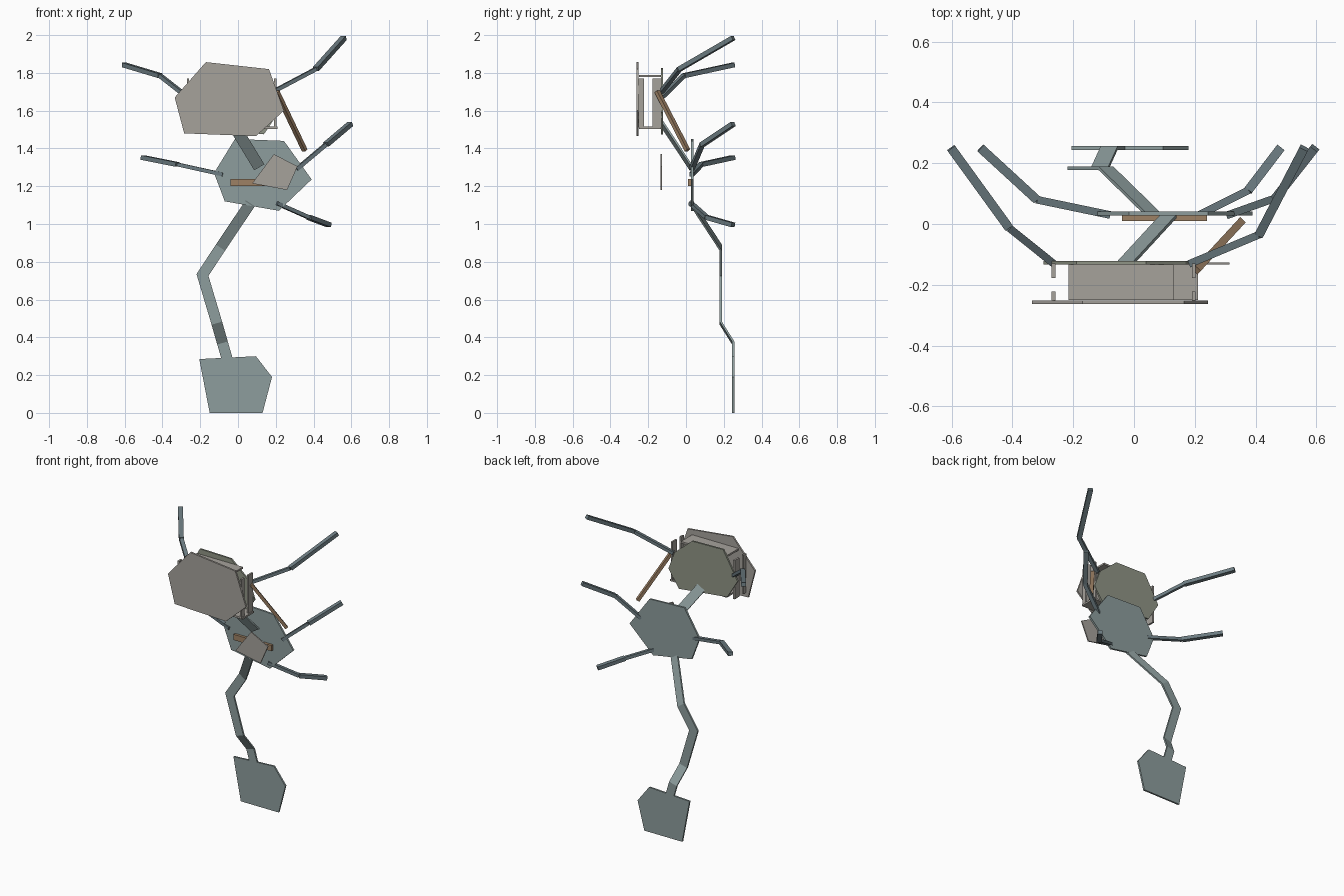
import bpy, bmesh
from mathutils import Vector

if "Cube" in bpy.data.objects:
    bpy.data.objects.remove(bpy.data.objects["Cube"])


def mat(name, c):
    m = bpy.data.materials.new(name)
    m.diffuse_color = (*c, 1)
    m.use_nodes = True
    m.node_tree.nodes["Principled BSDF"].inputs["Base Color"].default_value = m.diffuse_color
    return m


TEAL = mat("teal grey", (.27, .34, .34))
DARK = mat("dark teal", (.15, .20, .22))
TAN = mat("warm grey", (.38, .36, .33))
OLIVE = mat("olive grey", (.28, .30, .24))
BROWN = mat("brown", (.34, .22, .13))


def finish(name, bm, m):
    bmesh.ops.recalc_face_normals(bm, faces=bm.faces)
    me = bpy.data.meshes.new(name)
    bm.to_mesh(me)
    bm.free()
    me.materials.append(m)
    ob = bpy.data.objects.new(name, me)
    bpy.context.collection.objects.link(ob)
    return ob


def loft(name, rings, m):
    """Skin a list of equal-sized vertex rings and cap both ends."""
    bm = bmesh.new()
    vs = [[bm.verts.new(p) for p in r] for r in rings]
    n = len(vs[0])
    for a, b in zip(vs, vs[1:]):
        for i in range(n):
            j = (i + 1) % n
            bm.faces.new((a[i], a[j], b[j], b[i]))
    bm.faces.new(vs[0])
    bm.faces.new(vs[-1][::-1])
    return finish(name, bm, m)


def plate(name, pts, y, t, m):
    """Upright polygon plate centred on depth y."""
    return loft(name, [[(x, y + s * t / 2, z) for x, z in pts] for s in (-1, 1)], m)


def box(name, x, y, z, m):
    return loft(name, [[(a, b, c) for a, b in ((x[0], y[0]), (x[1], y[0]),
                       (x[1], y[1]), (x[0], y[1]))] for c in z], m)


def strip(name, path, w, t, m):
    """Flat-cut strip following a bent path, mitred in the front plane."""
    P = [Vector(p) for p in path]
    rings = []
    for i, p in enumerate(P):
        dirs = []
        for a, b in ((i - 1, i), (i, i + 1)):
            if a >= 0 and b < len(P):
                d = P[b] - P[a]
                dirs.append(Vector((d.x, 0, d.z)).normalized())
        d = sum(dirs, Vector()).normalized()
        k = w / 2 / max(.5, d.dot(dirs[0]))
        s = Vector((d.z, 0, -d.x)) * k
        o = Vector((0, t / 2, 0))
        rings.append([p - s - o, p + s - o, p + s + o, p - s + o])
    return loft(name, rings, m)


def bar(name, a, b, w, h, m):
    """Rectangular bar between two points; w is level, h is upright."""
    a, b = Vector(a), Vector(b)
    d = (b - a).normalized()
    u = d.cross(Vector((0, 0, 1))).normalized()
    v = u.cross(d)
    u, v = u * w / 2, v * h / 2
    return loft(name, [[p - u - v, p + u - v, p + u + v, p - u + v] for p in (a, b)], m)


# base plate and bent stalk
plate("base_plate", [(-.205, .285), (.095, .30), (.18, .19), (.13, 0), (-.15, 0)], .25, .012, TEAL)
strip("stalk", [(-.053, .25, .27), (-.082, .25, .37), (-.112, .184, .475),
                (-.188, .184, .73), (-.093, .184, .875), (.065, .03, 1.11)], .058, .012, TEAL)

# body plate and neck
plate("body_plate", [(-.016, 1.45), (.243, 1.44), (.39, 1.236), (.216, 1.07),
                     (-.07, 1.12), (-.127, 1.27)], .034, .013, TEAL)
strip("neck", [(.113, .025, 1.30), (-.027, -.127, 1.53)], .062, .012, TEAL)

# head front and back plates
plate("head_front", [(-.17, 1.857), (.164, 1.82), (.243, 1.6), (.095, 1.465),
                     (-.285, 1.48), (-.335, 1.67)], -.257, .012, TAN)
plate("head_back", [(.04, 1.82), (.17, 1.71), (.215, 1.59), (.137, 1.475),
                    (-.22, 1.515), (-.297, 1.64), (-.19, 1.825)], -.127, .012, OLIVE)

# panels joining the head plates
box("head_top_panel", (-.215, .13), (-.25, -.133), (1.778, 1.79), TAN)
box("head_bottom_panel", (-.21, .21), (-.25, -.133), (1.503, 1.515), TAN)
for side, x in (("left", -.265), ("right", .197)):
    box(f"head_{side}_front_rail", (x - .006, x + .006), (-.252, -.222), (1.51, 1.77), TAN)
    box(f"head_{side}_back_rail", (x - .006, x + .006), (-.178, -.13), (1.51, 1.77), TAN)

# bent arms: shoulder, elbow, tip
ARMS = {
    "head_left_arm": [(-.265, -.13, 1.67), (-.412, -.012, 1.785), (-.602, .25, 1.842)],
    "head_right_arm": [(.185, -.13, 1.70), (.412, -.035, 1.82), (.56, .25, 1.985)],
    "body_left_arm": [(-.08, .03, 1.262), (-.32, .08, 1.315), (-.505, .25, 1.352)],
    "body_right_arm": [(.31, .03, 1.29), (.465, .085, 1.42), (.595, .25, 1.53)],
    "body_lower_arm": [(.205, .025, 1.11), (.375, .11, 1.035), (.482, .25, .995)],
}
for name, (a, b, c) in ARMS.items():
    bar(name + "_inner", a, b, .025, .02, DARK)
    bar(name + "_outer", b, c, .03, .024, DARK)

# loose brown stick, body bar and small front plate
bar("side_stick", (.205, -.152, 1.70), (.353, .008, 1.39), .025, .02, BROWN)
box("body_bar", (-.04, .24), (.01, .028), (1.20, 1.238), BROWN)
plate("small_front_plate", [(.19, 1.37), (.315, 1.305), (.26, 1.18), (.075, 1.215)],
      -.13, .008, TAN)
